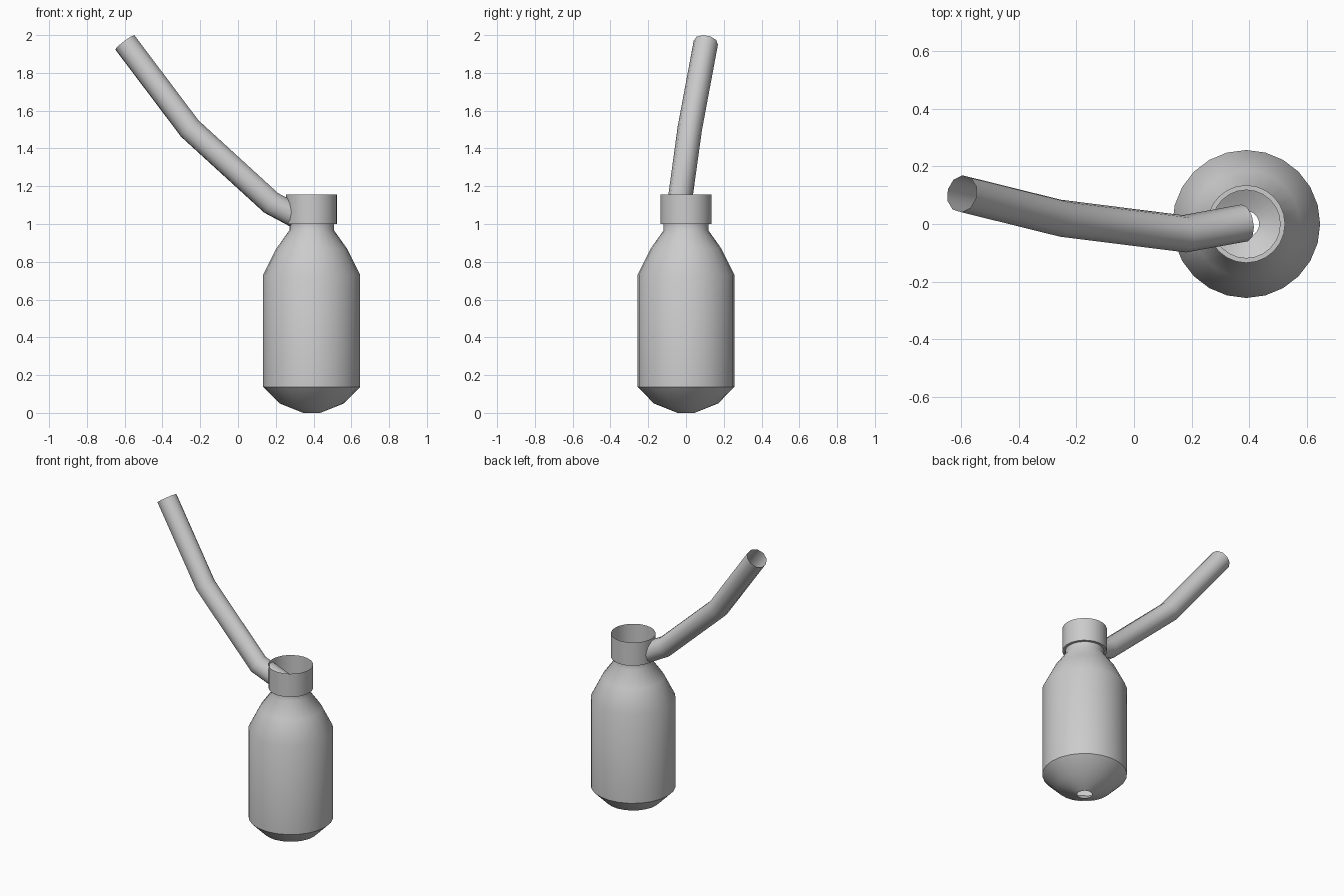
import bpy, bmesh, math
from mathutils import Vector

if "Cube" in bpy.data.objects:
    bpy.data.objects.remove(bpy.data.objects["Cube"])


def finish(obj, angle):
    bpy.ops.object.select_all(action='DESELECT')
    obj.select_set(True)
    bpy.context.view_layer.objects.active = obj
    if obj.type == 'CURVE':
        bpy.ops.object.convert(target='MESH')
    bpy.ops.object.shade_smooth_by_angle(angle=math.radians(angle))


def lathe(name, profile, centre, sides):
    """Revolve an open (radius, height) profile around z."""
    bm = bmesh.new()
    rings = []
    for r, z in profile:
        rings.append([bm.verts.new((r * math.cos(2 * math.pi * i / sides),
                                    r * math.sin(2 * math.pi * i / sides), z))
                      for i in range(sides)])
    for a, b in zip(rings, rings[1:]):
        for i in range(sides):
            j = (i + 1) % sides
            bm.faces.new((a[i], a[j], b[j], b[i]))
    mesh = bpy.data.meshes.new(name)
    bm.to_mesh(mesh)
    bm.free()
    obj = bpy.data.objects.new(name, mesh)
    obj.location = centre
    bpy.context.collection.objects.link(obj)
    finish(obj, 40)
    return obj


def tube(name, points, radius):
    """Hollow open-ended tube swept along a polyline."""
    curve = bpy.data.curves.new(name, 'CURVE')
    curve.dimensions = '3D'
    curve.bevel_depth = radius
    curve.bevel_resolution = 3
    spline = curve.splines.new('POLY')
    spline.points.add(len(points) - 1)
    for p, co in zip(spline.points, points):
        p.co = (*co, 1)
    obj = bpy.data.objects.new(name, curve)
    bpy.context.collection.objects.link(obj)
    finish(obj, 40)
    return obj


# Bottle: holed base, straight body, shoulder, neck and wider open collar
lathe("bottle", [(0.045, 0.0), (0.17, 0.05), (0.257, 0.138), (0.257, 0.73),
                 (0.187, 0.87), (0.118, 0.967), (0.118, 1.0),
                 (0.135, 1.0), (0.135, 1.155)], Vector((0.39, 0, 0)), 24)

# Bent straw running through the collar
tube("straw", [(0.385, 0.004, 1.0), (0.175, -0.034, 1.112),
               (-0.255, 0.02, 1.505), (-0.598, 0.105, 1.96)], 0.065)
